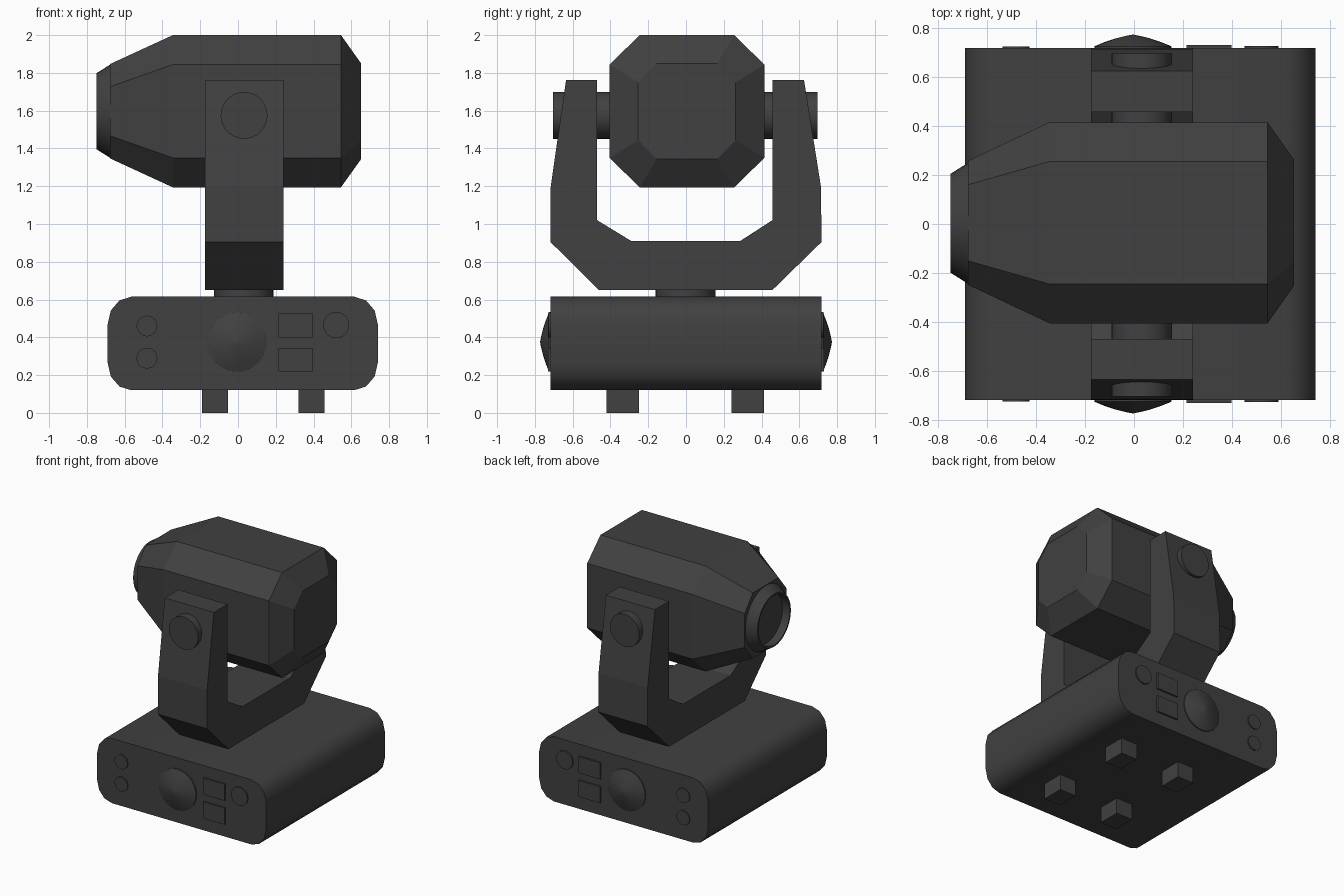
import bpy, bmesh
from math import sin, cos, pi, radians

if "Cube" in bpy.data.objects:
    bpy.data.objects.remove(bpy.data.objects["Cube"])

dark = bpy.data.materials.new("dark_plastic")
dark.diffuse_color = (0.052, 0.052, 0.052, 1)
dark.use_nodes = True
dark.node_tree.nodes["Principled BSDF"].inputs["Base Color"].default_value = dark.diffuse_color


def loft(name, rings, smooth=None):
    """Skin a stack of equal-length point rings and cap both ends."""
    bm = bmesh.new()
    vr = [[bm.verts.new(p) for p in ring] for ring in rings]
    n = len(vr[0])
    for a, b in zip(vr, vr[1:]):
        for i in range(n):
            j = (i + 1) % n
            bm.faces.new((a[i], a[j], b[j], b[i]))
    bm.faces.new(vr[0])
    bm.faces.new(vr[-1])
    bmesh.ops.recalc_face_normals(bm, faces=bm.faces)
    me = bpy.data.meshes.new(name)
    bm.to_mesh(me)
    bm.free()
    me.materials.append(dark)
    ob = bpy.data.objects.new(name, me)
    bpy.context.collection.objects.link(ob)
    if smooth:
        bpy.ops.object.select_all(action='DESELECT')
        bpy.context.view_layer.objects.active = ob
        ob.select_set(True)
        bpy.ops.object.shade_smooth_by_angle(angle=radians(smooth))
    return ob


def lathe(name, axis, centre, profile, n=32):
    """Turn (position, radius) pairs about an axis; centre is the other two coordinates."""
    rings = []
    for h, r in profile:
        ring = []
        for i in range(n):
            p = [centre[0] + r * cos(2 * pi * i / n), centre[1] + r * sin(2 * pi * i / n)]
            p.insert("xyz".index(axis), h)
            ring.append(p)
        rings.append(ring)
    return loft(name, rings, 35)


def box(name, x0, x1, y0, y1, z0, z1):
    return loft(name, [[(x0, y0, z), (x1, y0, z), (x1, y1, z), (x0, y1, z)] for z in (z0, z1)])


def octagon(x, cy, cz, hy, hz, fy, fz):
    """Chamfered rectangle across x: half sizes hy, hz and half flats fy, fz."""
    pts = [(hy, -fz), (hy, fz), (fy, hz), (-fy, hz), (-hy, fz), (-hy, -fz), (-fy, -hz), (fy, -hz)]
    return [(x, cy + y, cz + z) for y, z in pts]


# base body with rounded long edges
outline = []
for cx, cz, start in ((0.615, 0.47, 0), (-0.565, 0.47, 1), (-0.565, 0.265, 2), (0.615, 0.265, 3)):
    for k in range(4):
        a = pi / 2 * (start + k / 3)
        outline.append((cx + 0.125 * cos(a), cz + 0.145 * sin(a)))
loft("base", [[(x, y, z) for x, z in outline] for y in (-0.717, 0.717)], 35)

# feet
for x in (-0.19, 0.32):
    for y in (-0.42, 0.24):
        box("foot", x, x + 0.138, y, y + 0.172, 0, 0.13)

# panel details, the same on the front and back of the base
for s in (-1, 1):
    lathe("panel_dome", "y", (-0.005, 0.375),
          [(s * 0.70, 0.157), (s * 0.725, 0.157), (s * 0.742, 0.115), (s * 0.757, 0.07),
           (s * 0.767, 0.03), (s * 0.772, 0.004)])
    for z in (0.218, 0.4):
        box("panel_screen", 0.215, 0.397, *sorted((s * 0.70, s * 0.73)), z, z + 0.126)
    lathe("panel_dial", "y", (0.52, 0.465), [(s * 0.70, 0.069), (s * 0.727, 0.069)])
    for z in (0.29, 0.46):
        lathe("panel_button", "y", (-0.482, z), [(s * 0.70, 0.055), (s * 0.725, 0.055)], 24)

# swivel neck
lathe("neck", "z", (0.03, -0.003), [(0.60, 0.158), (0.67, 0.158)])

# yoke
yoke = [(-0.718, 0.905), (-0.46, 0.65), (0.457, 0.65), (0.718, 0.905), (0.714, 1.2),
        (0.625, 1.762), (0.457, 1.762), (0.457, 1.02), (0.287, 0.91), (-0.29, 0.91),
        (-0.47, 1.02), (-0.47, 1.762), (-0.635, 1.762), (-0.716, 1.2)]
loft("yoke", [[(x, y, z) for y, z in yoke] for x in (-0.175, 0.24)])

# tilt axle
lathe("tilt_axle", "y", (0.032, 1.575), [(-0.704, 0.124), (0.696, 0.124)])

# head: chamfered box tapering towards the lens
loft("head", [
    octagon(-0.677, 0.005, 1.597, 0.253, 0.25, 0.155, 0.13),
    octagon(-0.345, 0.005, 1.597, 0.41, 0.403, 0.25, 0.247),
    octagon(0.545, 0.005, 1.597, 0.41, 0.403, 0.25, 0.247),
    octagon(0.652, 0.005, 1.597, 0.258, 0.253, 0.16, 0.153)])

# lens hood with recessed lens
lathe("lens_hood", "x", (0.003, 1.597),
      [(-0.672, 0.25), (-0.748, 0.202), (-0.748, 0.19), (-0.685, 0.19)])
